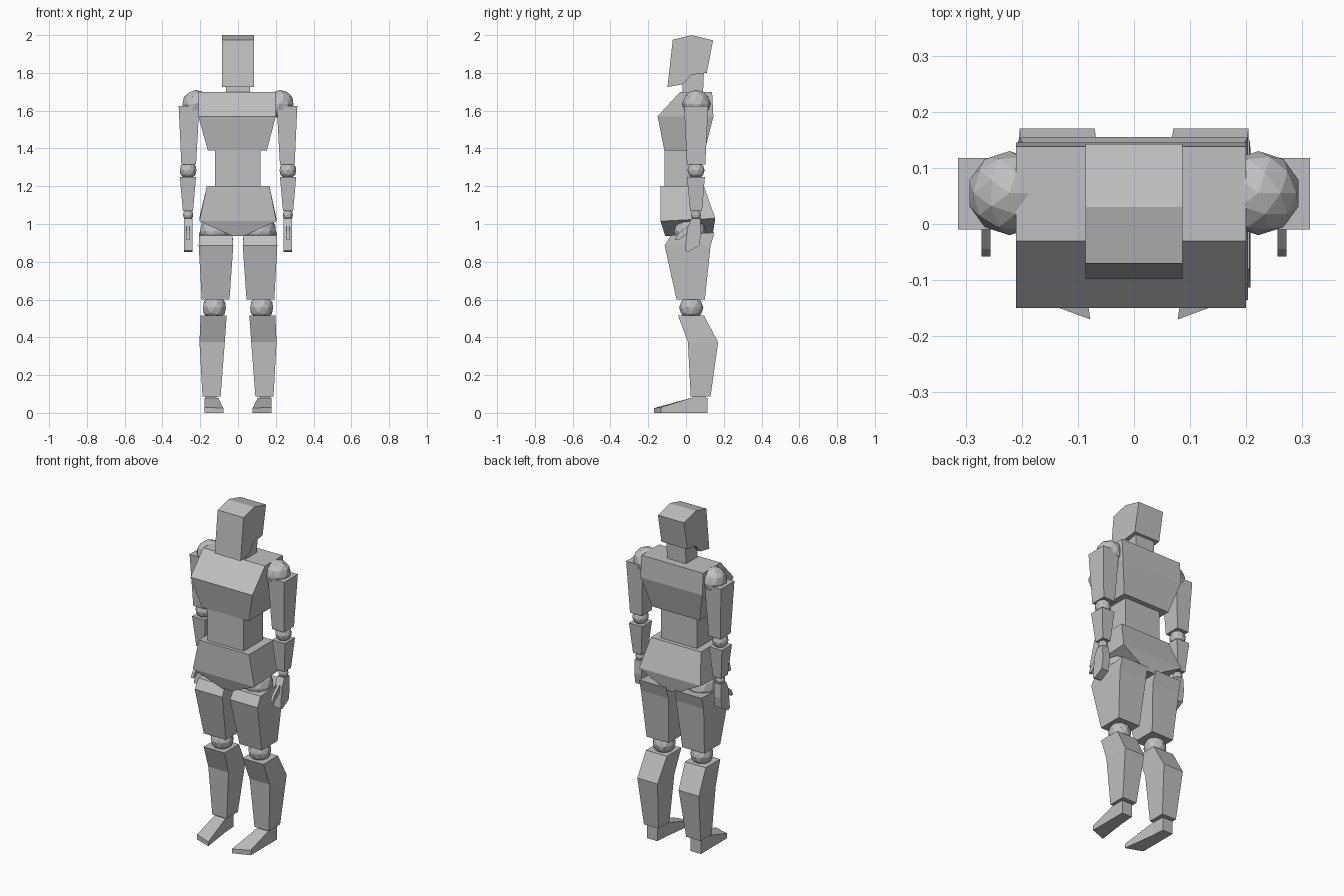
import bpy, bmesh

grey = bpy.data.materials.new("plain grey")
grey.diffuse_color = (0.53, 0.53, 0.53, 1)


def finish(bm, name):
    bmesh.ops.recalc_face_normals(bm, faces=bm.faces)
    mesh = bpy.data.meshes.new(name)
    bm.to_mesh(mesh)
    bm.free()
    mesh.materials.append(grey)
    bpy.context.collection.objects.link(bpy.data.objects.new(name, mesh))


def loft(name, rings, s=1):
    """Box sections (x0, x1, y0, y1, z front, z back) joined bottom to top."""
    bm = bmesh.new()
    loops = []
    for x0, x1, y0, y1, zf, zb in rings:
        pts = [(x0, y0, zf), (x1, y0, zf), (x1, y1, zb), (x0, y1, zb)]
        loops.append([bm.verts.new((s * x, y, z)) for x, y, z in pts])
    bm.faces.new(loops[0])
    bm.faces.new(loops[-1])
    for a, b in zip(loops, loops[1:]):
        for i in range(4):
            j = (i + 1) % 4
            bm.faces.new((a[i], a[j], b[j], b[i]))
    finish(bm, name)


def prism(name, profile, x0, x1, s=1):
    """Side profile (y, z) extruded across x."""
    bm = bmesh.new()
    a = [bm.verts.new((s * x0, y, z)) for y, z in profile]
    b = [bm.verts.new((s * x1, y, z)) for y, z in profile]
    bm.faces.new(a)
    bm.faces.new(b)
    for i in range(len(a)):
        j = (i + 1) % len(a)
        bm.faces.new((a[i], a[j], b[j], b[i]))
    finish(bm, name)


def ball(name, x, y, z, r, s):
    bm = bmesh.new()
    bmesh.ops.create_icosphere(bm, subdivisions=2, radius=r)
    bmesh.ops.translate(bm, verts=bm.verts, vec=(s * x, y, z))
    finish(bm, name)


# Head and neck
prism("head", [(-0.07, 1.975), (0.03, 2.0), (0.143, 1.972), (0.11, 1.8),
               (0.03, 1.79), (-0.015, 1.74), (-0.098, 1.725)], -0.086, 0.086)
loft("neck", [(-0.063, 0.063, -0.02, 0.09, 1.69, 1.69),
              (-0.063, 0.063, -0.015, 0.095, 1.8, 1.81)])

# Torso
loft("chest", [(-0.16, 0.153, -0.115, 0.10, 1.39, 1.39),
               (-0.21, 0.2, -0.15, 0.145, 1.57, 1.57),
               (-0.21, 0.2, -0.03, 0.138, 1.7, 1.7)])
loft("waist", [(-0.122, 0.118, -0.115, 0.07, 1.18, 1.18),
               (-0.122, 0.118, -0.115, 0.07, 1.4, 1.4)])
loft("pelvis", [(-0.03, 0.033, -0.11, 0.14, 0.937, 0.937),
                (-0.205, 0.203, -0.135, 0.155, 1.015, 1.03),
                (-0.165, 0.167, -0.135, 0.095, 1.2, 1.2)])

for side, s in (("left", 1), ("right", -1)):
    # Arm
    ball(side + "_shoulder", 0.222, 0.055, 1.635, 0.075, s)
    loft(side + "_upper_arm", [(0.222, 0.3, 0.005, 0.102, 1.315, 1.315),
                               (0.205, 0.314, -0.01, 0.118, 1.625, 1.625)], s)
    ball(side + "_elbow", 0.264, 0.053, 1.284, 0.046, s)
    loft(side + "_forearm", [(0.238, 0.292, 0.022, 0.085, 1.07, 1.07),
                             (0.222, 0.308, 0.005, 0.1, 1.25, 1.25)], s)
    ball(side + "_wrist", 0.264, 0.053, 1.048, 0.028, s)
    prism(side + "_palm", [(0.03, 1.03), (0.075, 1.03), (0.08, 0.95),
                           (0.07, 0.885), (0.01, 0.852), (-0.006, 0.86),
                           (0.0, 0.92), (0.01, 0.99)], 0.24, 0.287, s)
    prism(side + "_thumb", [(0.03, 1.01), (0.03, 0.965), (-0.04, 0.915),
                            (-0.058, 0.915), (-0.045, 0.945), (0.0, 0.985)],
          0.256, 0.272, s)

    # Leg
    ball(side + "_hip", 0.12, 0.02, 0.96, 0.085, s)
    loft(side + "_thigh", [(0.045, 0.192, -0.05, 0.1, 0.6, 0.6),
                           (0.025, 0.208, -0.113, 0.13, 0.885, 0.885),
                           (0.03, 0.206, -0.08, 0.15, 0.94, 0.955)], s)
    ball(side + "_knee", 0.125, 0.028, 0.557, 0.064, s)
    loft(side + "_shin", [(0.092, 0.188, 0.025, 0.13, 0.087, 0.087),
                          (0.07, 0.204, 0.01, 0.17, 0.375, 0.375),
                          (0.06, 0.198, -0.042, 0.095, 0.515, 0.515)], s)
    loft(side + "_ankle", [(0.115, 0.172, 0.035, 0.105, 0.06, 0.06),
                           (0.115, 0.172, 0.035, 0.105, 0.1, 0.1)], s)

    # Foot: heel to a toe edge slanting forward on the inner side
    bm = bmesh.new()
    outline = [(0.178, 0.113, 0.08), (0.11, 0.113, 0.08), (0.105, 0.03, 0.08),
               (0.078, -0.17, 0.025), (0.178, -0.133, 0.03), (0.178, 0.03, 0.08)]
    bottom = [bm.verts.new((s * x, y, 0)) for x, y, z in outline]
    top = [bm.verts.new((s * x, y, z)) for x, y, z in outline]
    bm.faces.new(bottom)
    bm.faces.new((top[0], top[1], top[2], top[5]))
    bm.faces.new((top[2], top[3], top[4], top[5]))
    for i in range(6):
        j = (i + 1) % 6
        bm.faces.new((bottom[i], bottom[j], top[j], top[i]))
    finish(bm, side + "_foot")
